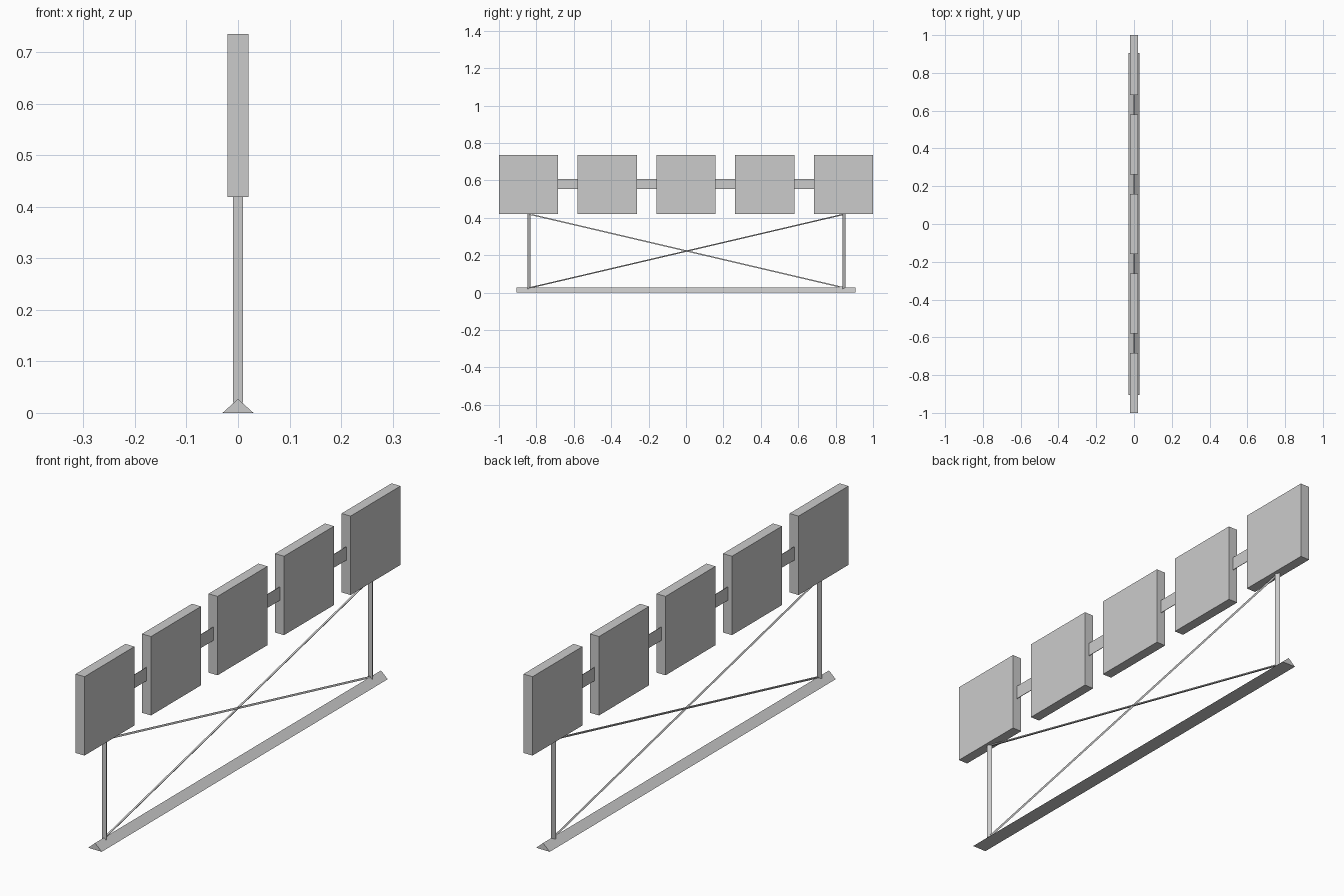
import bpy
import math
from mathutils import Vector

cube = bpy.data.objects.get("Cube")
if cube:
    bpy.data.objects.remove(cube, do_unlink=True)

grey = bpy.data.materials.new("plain_grey")
grey.use_nodes = True
colour = (0.6, 0.6, 0.6, 1)
grey.diffuse_color = colour
grey.node_tree.nodes["Principled BSDF"].inputs["Base Color"].default_value = colour

PITCH = 0.421      # spacing of the panels
PANEL = 0.316      # panel side length
PANEL_Z = 0.577    # panel centre height
PANEL_BOTTOM = PANEL_Z - PANEL / 2
POST_Y = 2 * PITCH


def finish(name):
    obj = bpy.context.object
    obj.name = name
    obj.data.materials.append(grey)
    return obj


def box(name, centre, size):
    bpy.ops.mesh.primitive_cube_add(size=1, location=centre)
    obj = finish(name)
    obj.scale = size
    return obj


def three_sided_rod(name, start, end, radius):
    """Triangular rod between two points, with one edge turned to the back."""
    start, end = Vector(start), Vector(end)
    axis = end - start
    bpy.ops.mesh.primitive_cylinder_add(vertices=3, radius=radius, depth=axis.length,
                                        location=(start + end) / 2)
    obj = finish(name)
    obj.rotation_euler = (-math.atan2(axis.y, axis.z), 0, 0)
    return obj


# Row of square panels
for i in range(5):
    box(f"panel_{i + 1}", (0, (i - 2) * PITCH, PANEL_Z), (0.04, PANEL, PANEL))

# Thin link plates between neighbouring panels
for i in range(4):
    box(f"link_plate_{i + 1}", (0, (i - 1.5) * PITCH, 0.58),
        (0.002, PITCH - PANEL + 0.01, 0.054))

# Triangular posts and crossed braces
for side, name in ((-1, "front"), (1, "back")):
    y = side * POST_Y
    three_sided_rod(f"{name}_post", (0, y, 0.02), (0, y, PANEL_BOTTOM), 0.0115)
    three_sided_rod(f"{name}_brace", (0, y, 0.025), (0, -y, PANEL_BOTTOM), 0.0045)

# Ridged base rail
profile = [(-0.03, 0), (0.03, 0), (0, 0.027)]
verts = [(x, y, z) for y in (-0.905, 0.905) for x, z in profile]
faces = [(0, 1, 2), (5, 4, 3), (0, 3, 4, 1), (1, 4, 5, 2), (2, 5, 3, 0)]
mesh = bpy.data.meshes.new("base_rail")
mesh.from_pydata(verts, [], faces)
mesh.materials.append(grey)
bpy.context.collection.objects.link(bpy.data.objects.new("base_rail", mesh))
